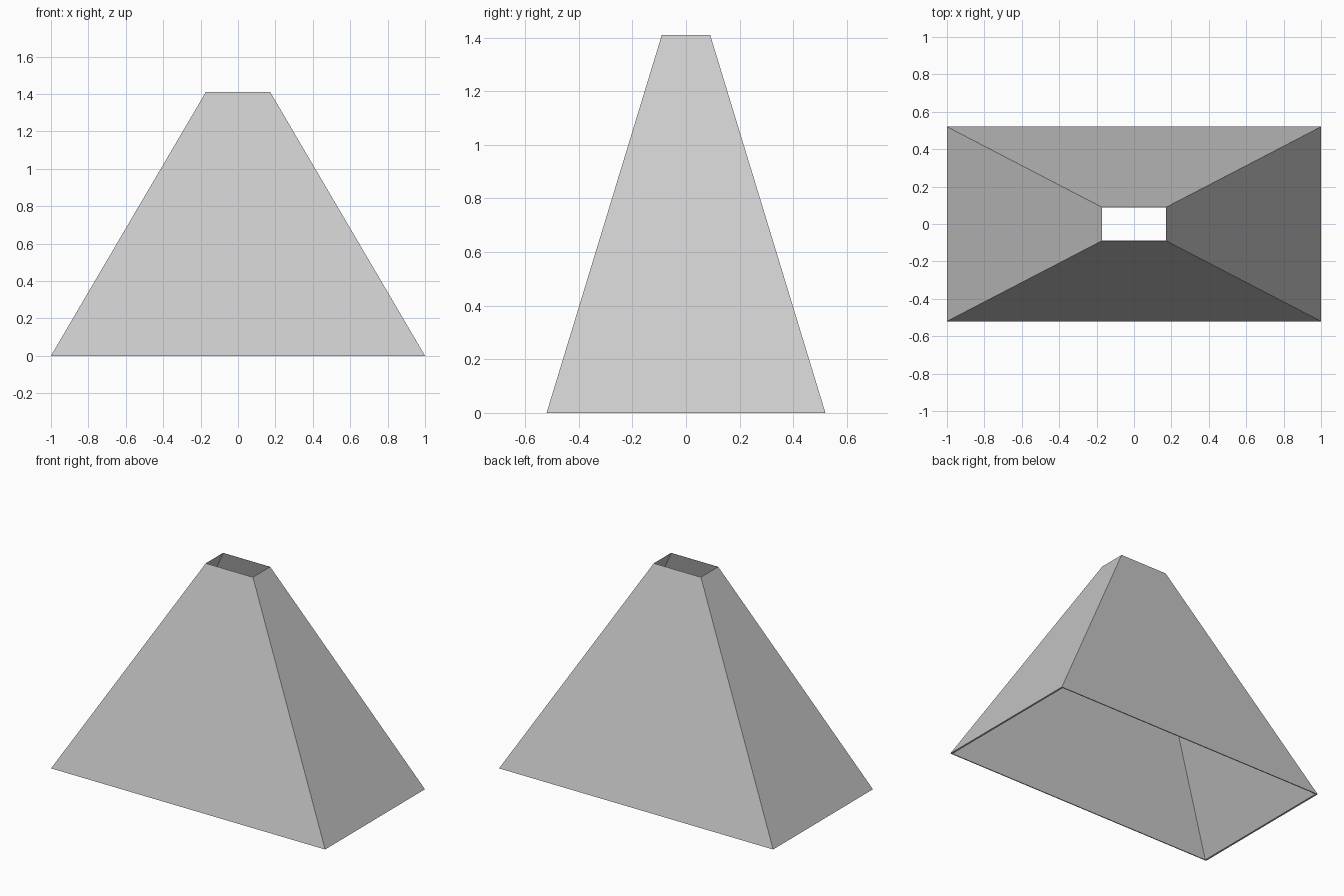
import bpy
import bmesh

if "Cube" in bpy.data.objects:
    bpy.data.objects.remove(bpy.data.objects["Cube"])

BASE = (1.0, 0.52)
TOP = (0.172, 0.09)
HEIGHT = 1.41
INNER = 0.988  # inner walls taper with the outer ones

# Plain grey finish
grey = bpy.data.materials.new("plain_grey")
grey.use_nodes = True
colour = (0.6, 0.6, 0.6, 1)
grey.diffuse_color = colour
grey.node_tree.nodes["Principled BSDF"].inputs["Base Color"].default_value = colour


def ring(bm, half, z, scale=1.0):
    """Add a rectangular loop of four vertices."""
    x, y = half[0] * scale, half[1] * scale
    return [bm.verts.new((sx * x, sy * y, z))
            for sx, sy in ((-1, -1), (1, -1), (1, 1), (-1, 1))]


# Hollow tapered hood, open at top and bottom
bm = bmesh.new()
loops = [ring(bm, BASE, 0), ring(bm, TOP, HEIGHT),
         ring(bm, TOP, HEIGHT, INNER), ring(bm, BASE, 0, INNER)]
for a, b in zip(loops, loops[1:] + loops[:1]):
    for i in range(4):
        j = (i + 1) % 4
        bm.faces.new((a[i], a[j], b[j], b[i]))
bmesh.ops.recalc_face_normals(bm, faces=bm.faces)

mesh = bpy.data.meshes.new("tapered_hood")
bm.to_mesh(mesh)
bm.free()
mesh.materials.append(grey)
hood = bpy.data.objects.new("tapered_hood", mesh)
bpy.context.collection.objects.link(hood)
